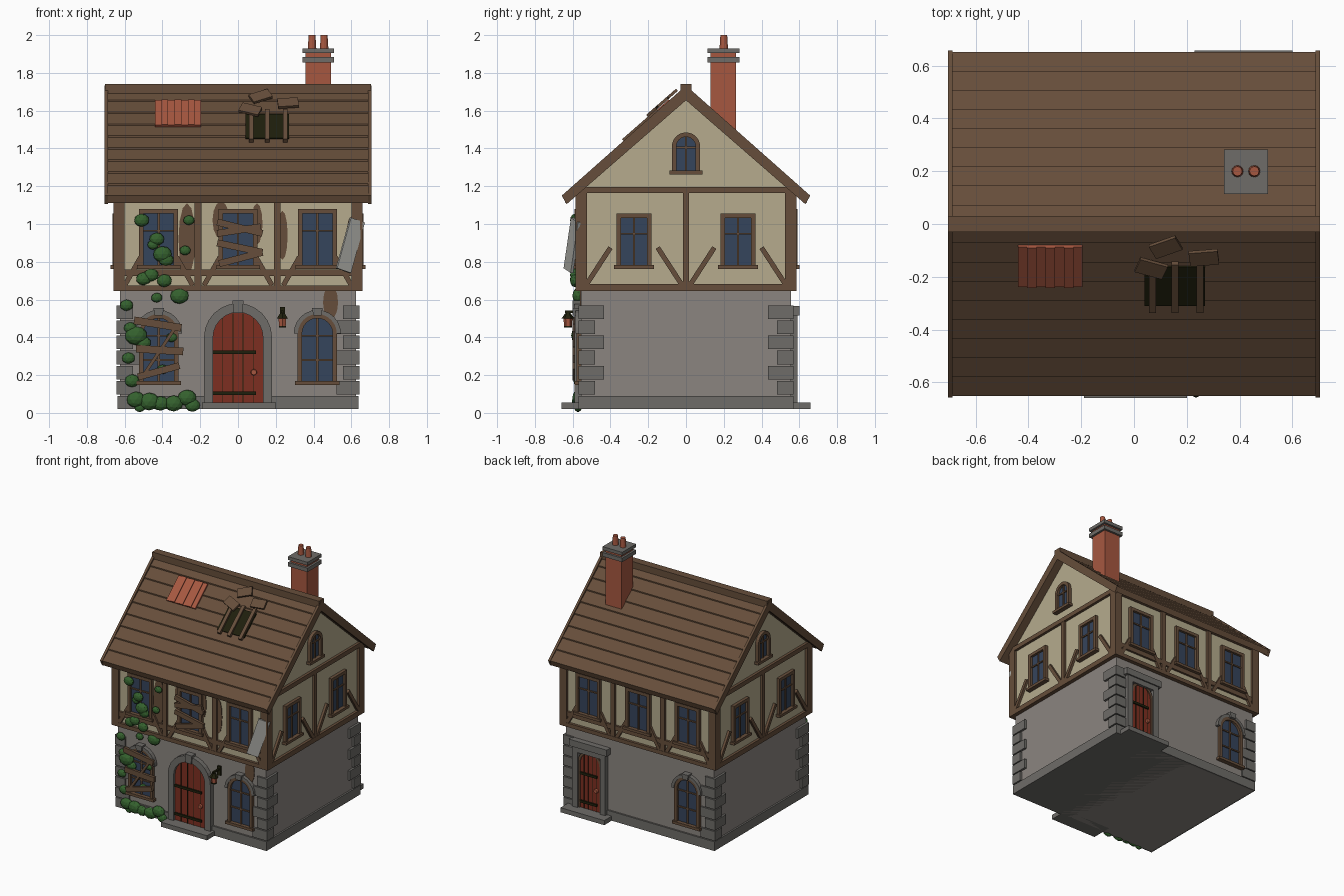
import bpy, bmesh, math
from mathutils import Matrix, Vector

if "Cube" in bpy.data.objects:
    bpy.data.objects.remove(bpy.data.objects["Cube"])

# ---------- colours ----------
def paint(name, r, g, b):
    m = bpy.data.materials.new(name)
    m.diffuse_color = [(c / 255) ** 2.2 for c in (r, g, b)] + [1]
    m.use_nodes = True
    m.node_tree.nodes["Principled BSDF"].inputs["Base Color"].default_value = m.diffuse_color
    return m

TIMBER = paint("weathered timber", 102, 79, 61)
PLASTER = paint("cream plaster", 180, 170, 140)
WALL = paint("grey wall", 138, 132, 127)
STONE = paint("dark stone", 110, 108, 104)
GLASS = paint("blue glass", 56, 70, 92)
RED = paint("red door", 125, 50, 38)
BRICK = paint("brick", 165, 88, 66)
LEAF = paint("leaf green", 56, 98, 50)
DARK = paint("dark iron", 36, 36, 20)
PALE = paint("pale slate", 165, 165, 160)

# ---------- helpers ----------
def finish(name, mat, bm, M=Matrix()):
    bmesh.ops.recalc_face_normals(bm, faces=bm.faces)
    me = bpy.data.meshes.new(name)
    bm.to_mesh(me)
    bm.free()
    me.materials.append(mat)
    ob = bpy.data.objects.new(name, me)
    ob.matrix_world = M
    bpy.context.collection.objects.link(ob)
    return ob

def prism(name, mat, pts, y0, y1, M=Matrix()):
    """Outline in local x/z, extruded along local y (outside is -y)."""
    bm = bmesh.new()
    a = [bm.verts.new((x, y0, z)) for x, z in pts]
    b = [bm.verts.new((x, y1, z)) for x, z in pts]
    bm.faces.new(a)
    bm.faces.new(b[::-1])
    for i in range(len(pts)):
        j = (i + 1) % len(pts)
        bm.faces.new((a[i], b[i], b[j], a[j]))
    return finish(name, mat, bm, M)

def box(name, mat, x0, x1, y0, y1, z0, z1, M=Matrix()):
    return prism(name, mat, [(x0, z0), (x1, z0), (x1, z1), (x0, z1)], y0, y1, M)

def beam(name, mat, p, q, width, y0, y1, M=Matrix()):
    p, q = Vector(p), Vector(q)
    d = (q - p).normalized() * width / 2
    n = Vector((-d.y, d.x))
    return prism(name, mat, [p + n, q + n, q - n, p - n], y0, y1, M)

def cone(name, mat, loc, r0, r1, h, n=12):
    bm = bmesh.new()
    bmesh.ops.create_cone(bm, cap_ends=True, segments=n, radius1=r0, radius2=r1, depth=h)
    return finish(name, mat, bm, Matrix.Translation(loc))

def facade(deg, dist):
    return Matrix.Rotation(math.radians(deg), 4, 'Z') @ Matrix.Translation((0, -dist, 0))

def outline(u, w, z0, z1, arched, n=12):
    if not arched:
        return [(u - w, z0), (u - w, z1), (u + w, z1), (u + w, z0)]
    arc = [(u - w * math.cos(math.pi * i / n), z1 + w * math.sin(math.pi * i / n)) for i in range(n + 1)]
    return ([(u - w, z0)] if z0 < z1 else []) + arc + ([(u + w, z0)] if z0 < z1 else [])

def ring(name, mat, u, w, t, z0, z1, arched, y0, y1, M):
    inner = outline(u, w - t, z0, z1 if arched else z1 - t, arched)
    prism(name, mat, outline(u, w, z0, z1, arched) + inner[::-1], y0, y1, M)

def window(u, w, z0, z1, M, arched=False, hood=False, bars=(0.62,)):
    prism("window_glass", GLASS, outline(u, w - .01, z0, z1 - .01, arched), -.006, .02, M)
    ring("window_frame", TIMBER, u, w, .024, z0, z1, arched, -.024, .01, M)
    top = z1 + w if arched else z1
    box("window_mullion", TIMBER, u - .006, u + .006, -.014, .01, z0, top - .01, M)
    for f in bars:
        z = z0 + (top - z0) * f
        box("window_bar", TIMBER, u - w + .01, u + w - .01, -.014, .01, z - .005, z + .005, M)
    box("window_sill", TIMBER, u - w - .012, u + w + .012, -.035, .01, z0 - .012, z0 + .008, M)
    if hood:
        ring("window_hood", STONE, u, w + .02, .022, z1, z1, True, -.03, .01, M)
        keystone(u, top - .01, top + .03, .028, M)

def keystone(u, z0, z1, w, M):
    prism("keystone", STONE, [(u - w * .75, z0), (u + w * .75, z0), (u + w, z1), (u - w, z1)], -.045, .01, M)

def door(u, w, z0, spring, M):
    prism("door_leaf", RED, outline(u, w, z0, spring, True), -.015, .01, M)
    for i in (-3, -1, 1, 3):
        x = i * w / 5
        box("door_groove", DARK, u + x - .002, u + x + .002, -.018, 0, z0, spring + math.sqrt(w * w - x * x) - .005, M)
    for z in (z0 + .05, z0 + .265):
        box("door_strap", DARK, u - w, u + w * .7, -.026, 0, z - .009, z + .009, M)
    bm = bmesh.new()
    bmesh.ops.create_cone(bm, cap_ends=True, segments=12, radius1=.018, radius2=.014, depth=.02)
    finish("door_handle", BRICK, bm, M @ Matrix.Translation((u + w * .62, -.02, z0 + .16)) @ Matrix.Rotation(math.pi / 2, 4, 'X'))

# ---------- ground storey ----------
box("ground_walls", WALL, -.625, .625, -.555, .555, .02, .66)
box("plinth", STONE, -.638, .638, -.568, .568, .02, .09)
box("front_step", STONE, -.19, .2, -.66, -.5, .02, .055)
box("back_step", STONE, .23, .6, .5, .658, .02, .055)
for sx in (-1, 1):
    for sy in (-1, 1):
        for i in range(6):
            dx, dy = (.085, .135) if i % 2 else (.12, .085)
            z = .097 + .08 * i
            X, Y = sorted((sx * .642, sx * (.642 - dx))), sorted((sy * .568, sy * (.568 - dy)))
            box("quoin", STONE, *X, *Y, z, z + .072)

FRONT, BACK = facade(0, .555), facade(180, .555)
ring("front_door_surround", STONE, 0, .18, .048, .055, .40, True, -.035, .01, FRONT)
keystone(0, .53, .595, .03, FRONT)
door(0, .135, .055, .40, FRONT)
for M, places in ((FRONT, (-.42, .42)), (BACK, (.41,))):
    for u in places:
        window(u, .105, .16, .42, M, True, True, (.33, .68))
ring("back_door_surround", STONE, -.41, .14, .045, .055, .52, False, -.035, .01, BACK)
box("back_door_lintel", STONE, -.57, -.25, -.045, .01, .515, .565, BACK)
ring("back_door_frame", TIMBER, -.41, .1, .018, .055, .40, True, -.022, .01, BACK)
door(-.41, .085, .055, .40, BACK)

# ---------- upper storey ----------
SIDEWAYS = Matrix.Rotation(math.pi / 2, 4, 'Z')
prism("upper_walls", PLASTER, [(-.565, .65), (.565, .65), (.565, 1.19), (0, 1.69), (-.565, 1.19)], -.64, .64, SIDEWAYS)

def braces(lo, hi, dx, dz, M):
    beam("brace", TIMBER, (lo, .675), (lo + dx, .675 + dz), .026, -.018, .01, M)
    beam("brace", TIMBER, (hi, .675), (hi - dx, .675 + dz), .026, -.018, .01, M)

for deg in (0, 180):
    M = facade(deg, .565)
    box("sole_beam", TIMBER, -.66, .66, -.02, .01, .645, .675, M)
    box("rail_beam", TIMBER, -.64, .64, -.016, .01, .725, .76, M)
    box("top_beam", TIMBER, -.66, .66, -.02, .01, 1.15, 1.19, M)
    for u in (-.2125, .2075):
        box("post", TIMBER, u - .018, u + .018, -.018, .01, .66, 1.17, M)
    for u in (-.42, 0, .42):
        window(u, .103, .775, 1.08, M)
        braces(u - .18, u + .18, .085, .15, M)
for deg in (90, 270):
    M = facade(deg, .64)
    box("sole_beam", TIMBER, -.58, .58, -.02, .01, .645, .683, M)
    box("tie_beam", TIMBER, -.58, .58, -.02, .01, 1.163, 1.197, M)
    box("centre_post", TIMBER, -.016, .016, -.018, .01, .66, 1.18, M)
    window(0, .075, 1.275, 1.41, M, True)
    for u in (-.275, .275):
        window(u, .093, .775, 1.055, M)
        braces(u - .255, u + .255, .13, .2, M)
for sx in (-1, 1):
    for sy in (-1, 1):
        box("corner_post", TIMBER, *sorted((sx * .6, sx * .66)), *sorted((sy * .525, sy * .585)), .65, 1.19)

# ---------- roof ----------
SLOPE = .875
ANGLE = math.atan(SLOPE)
top = lambda y: 1.712 - SLOPE * abs(y)
steps = []
for i in range(9):                       # overlapping boards
    a, b = i * .0725, (i + 1) * .0725
    steps += [(a, top(a)), (b, top(b) + .009)]
under = [(.638, 1.11), (0, 1.665), (-.638, 1.11)]
prism("roof_boards", TIMBER, [(-y, z) for y, z in steps[:0:-1]] + steps + under, -.69, .69, SIDEWAYS)
verge = [(-.658, 1.15), (0, 1.733), (.658, 1.15), (.632, 1.105), (0, 1.655), (-.632, 1.105)]
for x in (-.697, .697):
    prism("verge_board", TIMBER, verge, -x - .009, -x + .009, SIDEWAYS)
box("ridge_cap", TIMBER, -.705, .705, -.03, .03, 1.69, 1.74)

def on_roof(x, y, turn=0):
    return (Matrix.Translation((x, y, top(y) + .004)) @ Matrix.Rotation(ANGLE, 4, 'X')
            @ Matrix.Rotation(math.radians(turn), 4, 'Z'))

# corrugated patch, hole with bare rafters, loose boards
for i in range(7):
    box("patch_strip", BRICK, -.0175, .0175, -.1, .1, 0, .012 + .006 * (i % 2), on_roof(-.4225 + .035 * i, -.155))
box("roof_hole", DARK, -.115, .115, -.097, .097, 0, .009, on_roof(.155, -.232))
for x in (.07, .155, .25):
    box("bare_rafter", TIMBER, -.013, .013, -.122, .122, 0, .022, on_roof(x, -.232))
for x, y, turn in ((.12, -.07, 25), (.265, -.11, 6), (.065, -.15, -20)):
    box("loose_board", TIMBER, -.055, .055, -.033, .033, .02, .035, on_roof(x, y, turn))

# ---------- chimney ----------
box("chimney_stack", BRICK, .358, .492, .13, .266, 1.4, 1.91)
for z0, z1, g in ((1.855, 1.885, .016), (1.905, 1.93, .016)):
    box("chimney_collar", STONE, .358 - g, .492 + g, .13 - g, .266 + g, z0, z1)
for x in (.392, .456):
    cone("chimney_pot", BRICK, (x, .2, 1.96), .023, .018, .08)

# ---------- decay: boards, bare patches, hanging panel ----------
UPPER = facade(0, .565)
for p, q in (((-.11, 1.01), (.13, .95)), ((-.11, .95), (.12, .985)), ((-.11, .9), (.13, .85)), ((-.1, .79), (.13, .85))):
    beam("window_board", TIMBER, p, q, .036, -.045, -.025, UPPER)
for p, q, w in (((-.55, .49), (-.3, .45), .04), ((-.54, .34), (-.29, .325), .04), ((-.53, .19), (-.31, .25), .036),
                ((-.5, .2), (-.34, .44), .018)):
    beam("window_board", TIMBER, p, q, w, -.045, -.025, FRONT)
for u, z, rx, rz, M in ((-.27, .92, .045, .19, UPPER), (.235, .94, .028, .13, UPPER), (-.09, 1.02, .045, .1, UPPER),
                        (.1, 1.0, .03, .11, UPPER), (.6, .9, .03, .14, UPPER), (.49, .585, .04, .09, FRONT)):
    pts = [(u + rx * math.cos(t * math.pi / 6), z + rz * math.sin(t * math.pi / 6)) for t in range(12)]
    prism("bare_patch", TIMBER, pts, -.005, .003, M)
tilt = Matrix.Rotation(.27, 4, 'Y') @ Matrix.Rotation(-.14, 4, 'X') @ Matrix.Rotation(.45, 4, 'Z')
box("hanging_panel", PALE, -.043, .043, -.008, .008, -.14, .14, Matrix.Translation((.595, -.603, .887)) @ tilt)

# ---------- lantern ----------
box("lantern_bracket", DARK, .228, .242, -.64, -.55, .53, .543)
box("lantern_plate", DARK, .222, .248, -.568, -.55, .49, .56)
cone("lantern_cap", DARK, (.235, -.625, .515), .034, .012, .03, 6)
cone("lantern_body", BRICK, (.235, -.625, .48), .02, .024, .045, 6)
cone("lantern_base", DARK, (.235, -.625, .457), .022, .022, .008, 6)

# ---------- ivy ----------
ivy = ((-51, 102, 4), (-43, 92, 4), (-40, 84, 5), (-45, 89, 3), (-26, 102, 3), (-28, 86, 3), (-38, 81, 4), (-50, 71, 4),
       (-39, 70, 4), (-31, 62, 5), (-59, 57, 3.5), (-43, 61, 3), (-46, 73, 4), (-57, 45, 3.5), (-54, 41, 6), (-50, 37, 4),
       (-58, 29, 3.5), (-56, 17, 4), (-40, 23, 3), (-35, 40, 3), (-54, 7, 5), (-47, 6, 5.5), (-41, 5, 4.5), (-34, 5, 5),
       (-27, 8, 5), (-24, 4, 4), (-52, 2.8, 2.8))
for x, z, r in ivy:
    bm = bmesh.new()
    bmesh.ops.create_icosphere(bm, subdivisions=2, radius=r / 100)
    y = -.59 if z > 65 else -.572
    finish("ivy_clump", LEAF, bm, Matrix.Translation((x / 100, y, z / 100)) @ Matrix.Diagonal((1, .6, .85, 1)))
